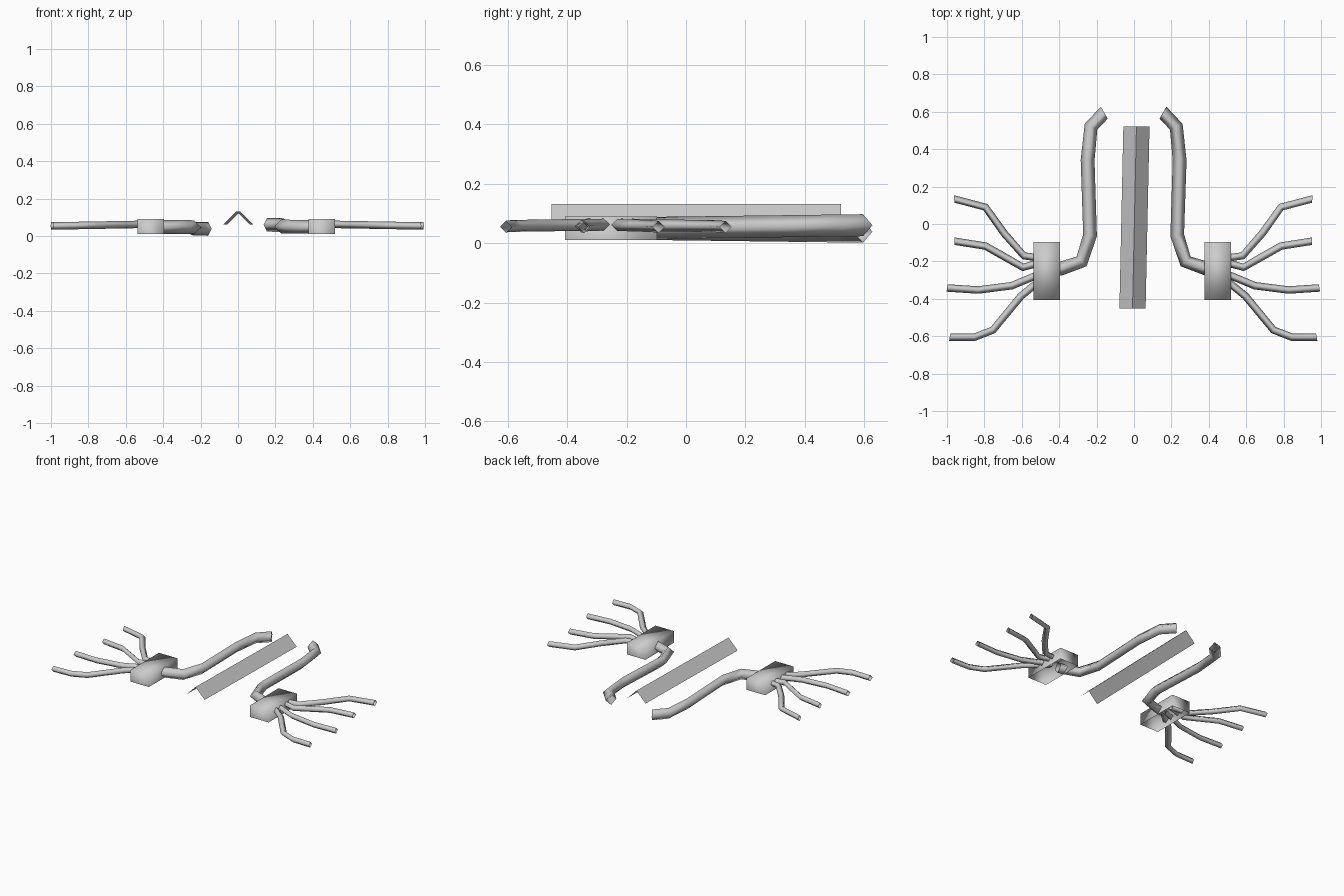
import bpy, bmesh
from mathutils import Vector

if "Cube" in bpy.data.objects:
    bpy.data.objects.remove(bpy.data.objects["Cube"])

UP = Vector((0, 0, 1))


def finish(bm, name, smooth):
    bmesh.ops.recalc_face_normals(bm, faces=bm.faces)
    for f in bm.faces:
        f.smooth = smooth
    me = bpy.data.meshes.new(name)
    bm.to_mesh(me)
    bm.free()
    ob = bpy.data.objects.new(name, me)
    bpy.context.collection.objects.link(ob)
    return ob


def tube(name, pts, r):
    """Open four-sided tube with diamond section along a bent path."""
    pts = [Vector(p) for p in pts]
    seg = [(b - a).normalized() for a, b in zip(pts, pts[1:])]
    tan = [(a + b).normalized() for a, b in zip(seg, seg[1:])]
    tan = [2 * seg[0] - tan[0]] + tan + [2 * seg[-1] - tan[-1]]
    bm = bmesh.new()
    rings = []
    for p, t in zip(pts, tan):
        side = t.cross(UP).normalized()
        top = side.cross(t).normalized()
        rings.append([bm.verts.new(p + d * r) for d in (side, top, -side, -top)])
    for a, b in zip(rings, rings[1:]):
        for i in range(4):
            j = (i + 1) % 4
            bm.faces.new((a[i], a[j], b[j], b[i]))
    return finish(bm, name, True)


# Central ridge: thin inverted V strip, slightly skewed
bm = bmesh.new()
ends = [[bm.verts.new((c + dx, y, z)) for dx, z in ((-0.07, 0.061), (0, 0.131), (0.07, 0.061))]
        for c, y in ((-0.008, -0.452), (0.013, 0.522))]
for i in range(2):
    bm.faces.new((ends[0][i], ends[0][i + 1], ends[1][i + 1], ends[1][i]))
finish(bm, "central_ridge", False)

# Plan-view paths of the right-hand side
arm = [(0.157, 0.595), (0.228, 0.52), (0.246, 0.34), (0.233, -0.06), (0.278, -0.2), (0.385, -0.237), (0.42, -0.245)]
branches = [
    [(0.46, -0.19), (0.515, -0.18), (0.585, -0.17), (0.69, -0.05), (0.79, 0.09), (0.957, 0.134)],
    [(0.46, -0.195), (0.53, -0.215), (0.59, -0.232), (0.68, -0.18), (0.79, -0.118), (0.955, -0.092)],
    [(0.46, -0.255), (0.53, -0.28), (0.65, -0.33), (0.83, -0.353), (0.995, -0.342)],
    [(0.46, -0.27), (0.52, -0.32), (0.6, -0.385), (0.75, -0.567), (0.848, -0.605), (0.981, -0.605)],
]

for side, s in (("right", 1), ("left", -1)):
    # Junction block, open underneath
    bm = bmesh.new()
    bmesh.ops.create_cube(bm, size=1)
    for v in bm.verts:
        v.co = Vector((v.co.x * 0.141 + s * 0.457 - 0.009, v.co.y * 0.31 - 0.252, v.co.z * 0.08 + 0.05))
    bmesh.ops.recalc_face_normals(bm, faces=bm.faces)
    bottom = [f for f in bm.faces if f.normal.z < -0.9]
    bmesh.ops.delete(bm, geom=bottom, context='FACES')
    finish(bm, "junction_block_" + side, True)

    # Thick arm running to the back
    tube("main_arm_" + side,
         [(s * x - 0.002, y, 0.049 + s * 0.011 * max(0, (y + 0.25) / 0.85)) for x, y in arm], 0.037)

    # Thin branches spreading outwards
    for n, path in enumerate(branches):
        tube(f"branch_{side}_{n + 1}",
             [(s * x - 0.004, y, 0.063 - 0.009 * (x - 0.46) / 0.5) for x, y in path], 0.02)
